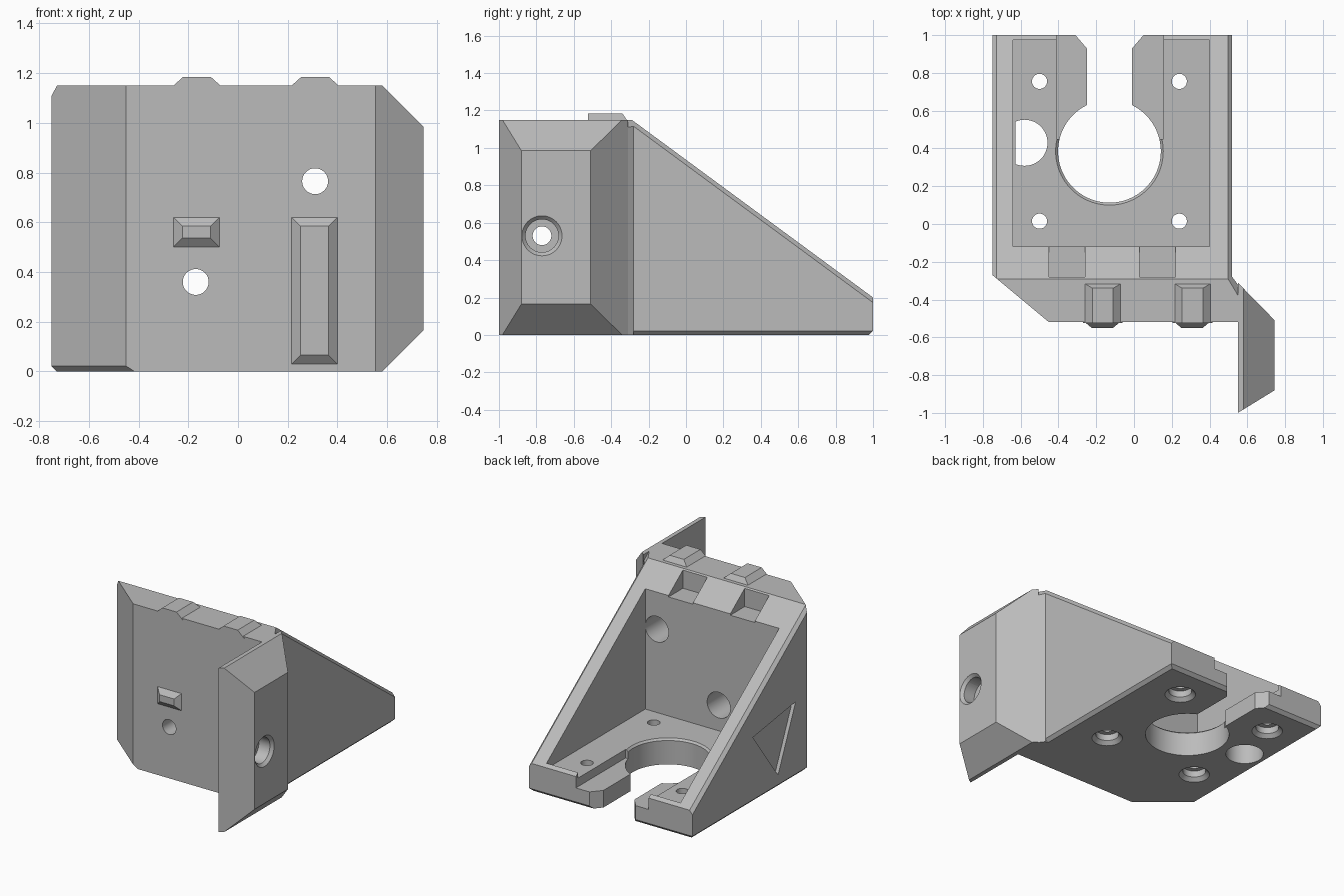
import bpy, bmesh, math
from mathutils import Vector

if "Cube" in bpy.data.objects:
    bpy.data.objects.remove(bpy.data.objects["Cube"], do_unlink=True)

gray = bpy.data.materials.new("light_gray_plastic")
gray.use_nodes = True
COLOR = (0.5, 0.5, 0.5, 1)
gray.diffuse_color = COLOR
gray.node_tree.nodes["Principled BSDF"].inputs["Base Color"].default_value = COLOR


def make(name, bm):
    bmesh.ops.recalc_face_normals(bm, faces=bm.faces)
    mesh = bpy.data.meshes.new(name)
    bm.to_mesh(mesh)
    bm.free()
    mesh.materials.append(gray)
    obj = bpy.data.objects.new(name, mesh)
    bpy.context.collection.objects.link(obj)
    return obj


def place(axis, a, b, t):
    """Point with t on the given axis and a, b on the other two in order."""
    p = [a, b]
    p.insert("xyz".index(axis), t)
    return Vector(p)


def loft(axis, loop0, t0, loop1, t1):
    bm = bmesh.new()
    low = [bm.verts.new(place(axis, a, b, t0)) for a, b in loop0]
    high = [bm.verts.new(place(axis, a, b, t1)) for a, b in loop1]
    n = len(low)
    bm.faces.new(low)
    bm.faces.new(high)
    for i in range(n):
        j = (i + 1) % n
        bm.faces.new((low[i], low[j], high[j], high[i]))
    bmesh.ops.recalc_face_normals(bm, faces=bm.faces)
    return bm


def prism(axis, loop, t0, t1):
    return loft(axis, loop, t0, loop, t1)


def rect(a0, a1, b0, b1, grow=0):
    a0, a1, b0, b1 = a0 - grow, a1 + grow, b0 - grow, b1 + grow
    return [(a0, b0), (a1, b0), (a1, b1), (a0, b1)]


def circle(a, b, r, n=48):
    return [(a + r * math.cos(2 * math.pi * i / n),
             b + r * math.sin(2 * math.pi * i / n)) for i in range(n)]


def slice_off(bm, point, normal):
    """Remove the side the normal points to and cap the cut."""
    bmesh.ops.bisect_plane(bm, geom=bm.verts[:] + bm.edges[:] + bm.faces[:],
                           plane_co=point, plane_no=normal, clear_outer=True)
    bmesh.ops.holes_fill(bm, edges=[e for e in bm.edges if e.is_boundary])


def combine(target, bm, operation="DIFFERENCE"):
    tool = make("tool", bm)
    tool.hide_render = True
    mod = target.modifiers.new("bool", "BOOLEAN")
    mod.operation, mod.solver, mod.object = operation, "EXACT", tool
    bpy.context.view_layer.objects.active = target
    bpy.ops.object.modifier_apply(modifier=mod.name)
    bpy.data.objects.remove(tool, do_unlink=True)


TOP, LEFT, RIGHT, FRONT = 1.15, -0.75, 0.52, -0.52

# Main body: plan outline with sloped top and chamfered edges
plan = [(LEFT, -0.27), (-0.45, FRONT), (0.55, FRONT), (0.56, -0.5),
        (0.56, -0.335), (RIGHT, -0.28), (RIGHT, 1), (LEFT, 1)]
body = prism("z", plan, 0, TOP)
slope_point = Vector((0, -0.29, TOP))
slope = Vector((0, TOP - 0.2, 1.29)).normalized()
slice_off(body, slope_point, slope)
for x, side in ((LEFT, -1), (RIGHT, 1)):
    slice_off(body, Vector((x, -0.29, TOP)) - slope * 0.022, slope + Vector((side, 0, 0)))
slice_off(body, (LEFT, 0, 0.022), (-1, 0, -1))
slice_off(body, (0, 1, 0.022), (0, 1, -1))
slice_off(body, (LEFT, -0.27, 0.022), Vector((-0.25, -0.3, -0.39)))
bracket = make("motor_bracket", body)
combine(bracket, prism("y", [(0.498, 0), (0.498, -0.1), (0.6, -0.1), (0.6, 0.1)], -0.28, 1.1))

# Side wing with sloped top and bottom
wing = prism("z", [(0.55, -1), (0.745, -0.88), (0.745, -0.51), (0.55, -0.311)], 0, TOP)
slice_off(wing, (0.58, 0, TOP), (1, 0, 1))
slice_off(wing, (0.58, 0, 0), (1, 0, -1))
combine(bracket, wing, "UNION")

# Front locating ribs
for x0, x1, z0, z1 in ((-0.26, -0.075, 0.5, 0.62), (0.215, 0.4, 0.03, 0.62)):
    combine(bracket, loft("y", rect(x0, x1, z0, z1, 0.012), FRONT + 0.01,
                          rect(x0, x1, z0, z1, -0.036), FRONT - 0.03), "UNION")

# Top locating ribs
for x0, x1 in ((-0.26, -0.07), (0.215, 0.405)):
    combine(bracket, loft("z", rect(x0 - 0.01, x1 + 0.01, FRONT - 0.005, -0.31), TOP - 0.01,
                          rect(x0 + 0.04, x1 - 0.04, FRONT - 0.005, -0.34), TOP + 0.035), "UNION")

# Interior, rear ledge and top notches
combine(bracket, prism("z", rect(-0.64, 0.4, -0.12, 0.975), 0.18, 2))
combine(bracket, prism("z", rect(-0.41, 0.155, 0.45, 1.1), 0.12, 1))
for x0 in (-0.45, 0.03):
    combine(bracket, prism("z", rect(x0, x0 + 0.19, -0.28, -0.1), 1.015, 2))

# Central round opening with its flared slot
combine(bracket, prism("z", circle(-0.13, 0.385, 0.272, 96), -0.1, 0.5))
combine(bracket, loft("z", circle(-0.13, 0.385, 0.265, 96), 0.16,
                      circle(-0.13, 0.385, 0.288, 96), 0.183))
half = [(0.12, 0.4), (0.12, 0.93), (0.18, 1), (0.266, 1.1)]
combine(bracket, prism("z", [(-0.13 + x, y) for x, y in half]
                       + [(-0.13 - x, y) for x, y in reversed(half)], -0.1, 0.5))

# Floor screw holes, counterbored from below
for x in (-0.5, 0.24):
    for y in (0.015, 0.755):
        combine(bracket, prism("z", circle(x, y, 0.04), -0.1, 0.5))
        combine(bracket, prism("z", circle(x, y, 0.075), -0.1, 0.07))
        combine(bracket, loft("z", circle(x, y, 0.11), -0.01, circle(x, y, 0.075), 0.025))

# Floor access hole
combine(bracket, prism("z", circle(-0.58, 0.43, 0.122), -0.1, 0.179))
combine(bracket, prism("z", [p for p in circle(-0.58, 0.43, 0.122) if p[0] > -0.64], 0.1, 0.3))

# Front wall screw holes, counterbored from inside
for x, z in ((-0.17, 0.36), (0.31, 0.765)):
    combine(bracket, prism("y", circle(x, z, 0.052), -0.7, 0))
    combine(bracket, prism("y", circle(x, z, 0.09), -0.36, 0))

# Wing screw hole with chamfered counterbore
combine(bracket, prism("x", circle(-0.77, 0.53, 0.05), 0.4, 0.9))
combine(bracket, prism("x", circle(-0.77, 0.53, 0.088), 0.64, 0.9))
combine(bracket, loft("x", circle(-0.77, 0.53, 0.085), 0.722, circle(-0.77, 0.53, 0.112), 0.75))

# Shallow triangular recess on the outer side wall
combine(bracket, prism("x", [(-0.145, 0.53), (0.05, 0.09), (0.33, 0.46)], -0.9, LEFT + 0.025))

bpy.ops.object.select_all(action="DESELECT")
bracket.select_set(True)
bpy.context.view_layer.objects.active = bracket
bpy.ops.object.shade_smooth_by_angle(angle=math.radians(25))
